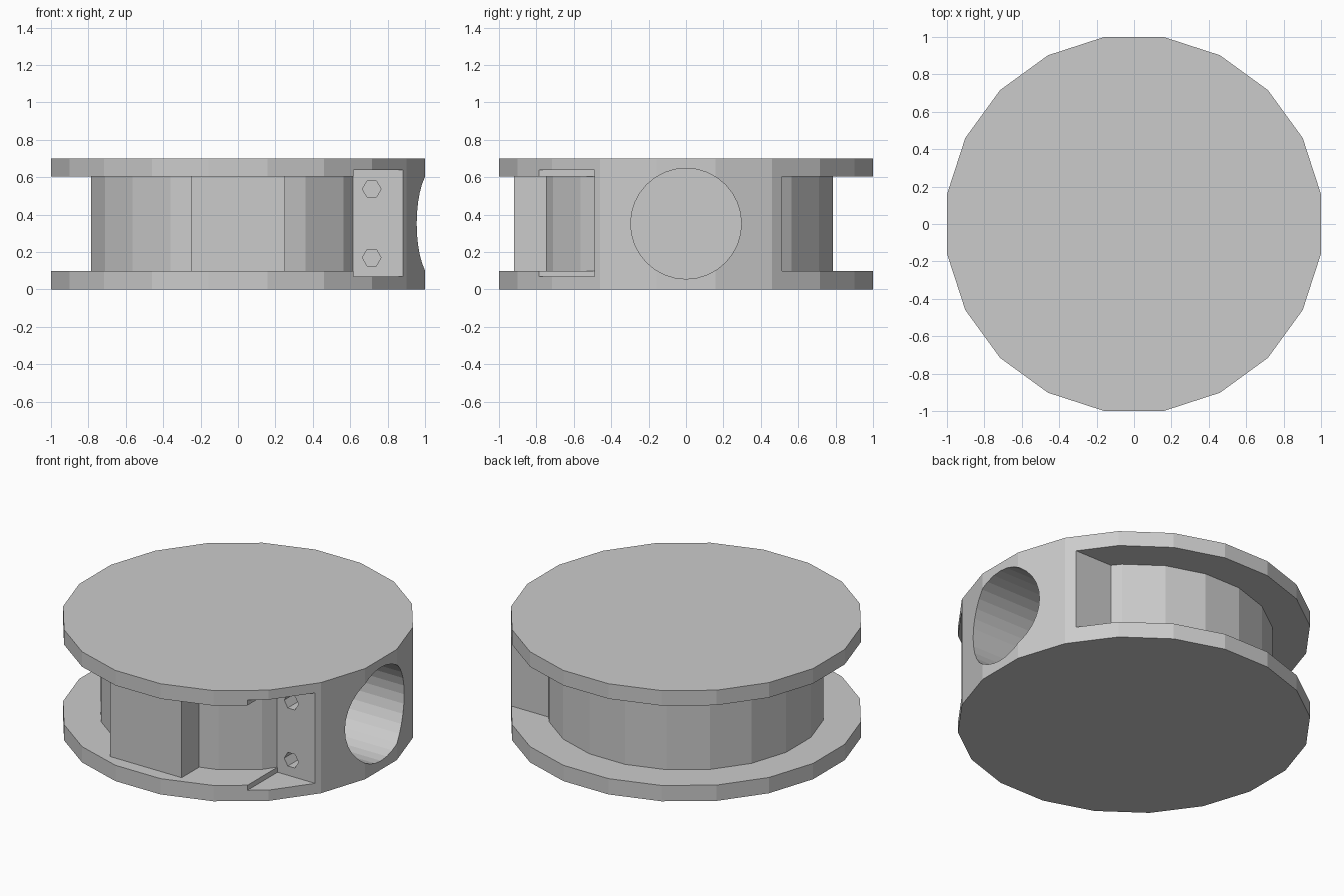
import bpy, bmesh
from math import sin, cos, radians

if "Cube" in bpy.data.objects:
    bpy.data.objects.remove(bpy.data.objects["Cube"])


def ring(n, r, start=0.0, cx=0.0, cy=0.0):
    return [(cx + r * cos(radians(start + 360 * i / n)),
             cy + r * sin(radians(start + 360 * i / n))) for i in range(n)]


# Extrude a 2D outline from lo to hi along an axis
def prism(name, outline, lo, hi, axis='Z'):
    place = {'X': lambda a, b, t: (t, a, b),
             'Y': lambda a, b, t: (a, t, b),
             'Z': lambda a, b, t: (a, b, t)}[axis]
    bm = bmesh.new()
    low = [bm.verts.new(place(a, b, lo)) for a, b in outline]
    high = [bm.verts.new(place(a, b, hi)) for a, b in outline]
    bm.faces.new(low)
    bm.faces.new(high)
    n = len(outline)
    for i in range(n):
        j = (i + 1) % n
        bm.faces.new((low[i], low[j], high[j], high[i]))
    bmesh.ops.recalc_face_normals(bm, faces=bm.faces)
    mesh = bpy.data.meshes.new(name)
    bm.to_mesh(mesh)
    bm.free()
    ob = bpy.data.objects.new(name, mesh)
    bpy.context.collection.objects.link(ob)
    return ob


# Subtract a cutter and discard it
def cut(target, cutter):
    cutter.hide_render = True
    mod = target.modifiers.new(cutter.name, 'BOOLEAN')
    mod.operation = 'DIFFERENCE'
    mod.solver = 'EXACT'
    mod.object = cutter
    bpy.context.view_layer.objects.active = target
    bpy.ops.object.modifier_apply(modifier=mod.name)
    bpy.data.objects.remove(cutter)


# Solid 20-sided drum
body = prism("drum_body", ring(20, 1 / cos(radians(9)), 9), 0, 0.7)

# Channel around the core, leaving the front block and the solid right side
core = ring(20, 0.797, 45)[:16]
block = [(-0.25, -0.745), (-0.25, -0.92), (0.25, -0.92), (0.25, -0.745)]
channel = ([(1.3, 0.513), (0.603, 0.513)] + core[:12] + block + core[14:]
           + [(0.615, -0.49), (1.3, -0.49), (1.3, -1.3), (-1.3, -1.3),
              (-1.3, 1.3), (1.3, 1.3)])
cut(body, prism("channel_cutter", channel, 0.1, 0.605))

# Shallow pocket reaching into both discs
pocket = [(0.618, -1.3), (1.3, -1.3), (1.3, -0.488), (0.618, -0.488)]
cut(body, prism("pocket_cutter", pocket, 0.068, 0.64))

# Large round bore in the right side
cut(body, prism("bore_cutter", ring(32, 0.296, 0, 0, 0.352), 0.4, 1.3, 'X'))

# Two hexagonal screw holes in the pocket wall
for z in (0.17, 0.537):
    cut(body, prism("screw_hole_cutter", ring(6, 0.05, 0, 0.715, z),
                    -0.38, -0.44 + -0.1, 'Y'))
